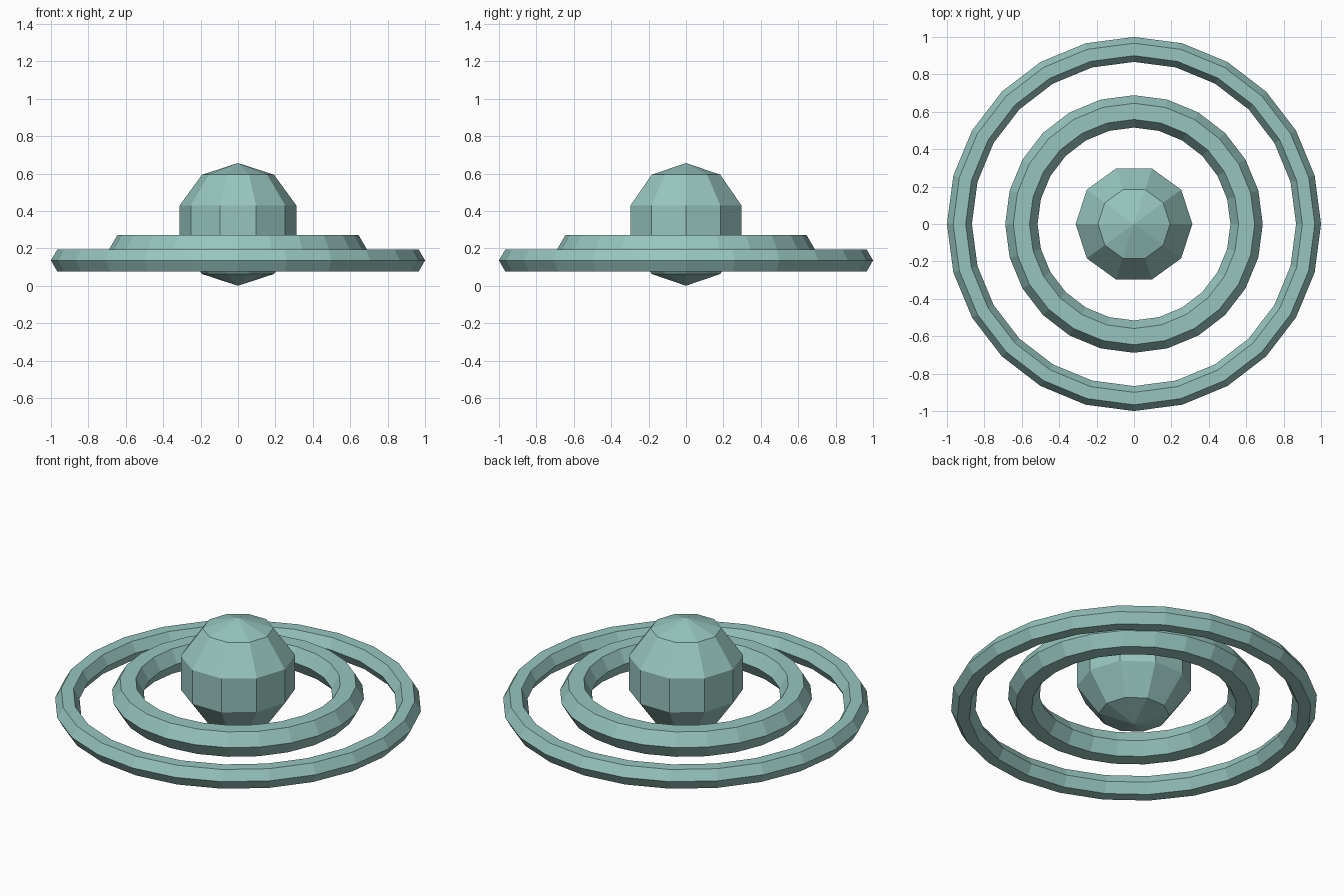
import bpy
import bmesh
from math import sin, cos, pi

cube = bpy.data.objects.get("Cube")
if cube:
    bpy.data.objects.remove(cube)

teal = bpy.data.materials.new("pale_teal")
teal.use_nodes = True
colour = (0.31, 0.56, 0.52, 1)
teal.diffuse_color = colour
teal.node_tree.nodes["Principled BSDF"].inputs["Base Color"].default_value = colour


def lathe(name, profile, sides, height, closed):
    """Revolve (radius, z) points about z, with a corner on +x."""
    bm = bmesh.new()
    loops = [[bm.verts.new((r * cos(2 * pi * i / sides), r * sin(2 * pi * i / sides), z))
              for r, z in profile] for i in range(sides)]
    n = len(profile)
    for i in range(sides):
        a, b = loops[i], loops[(i + 1) % sides]
        for j in range(n if closed else n - 1):
            k = (j + 1) % n
            bm.faces.new((a[j], b[j], b[k], a[k]))
    # Merge the poles into single points
    bmesh.ops.remove_doubles(bm, verts=bm.verts, dist=1e-5)
    bmesh.ops.recalc_face_normals(bm, faces=bm.faces)
    mesh = bpy.data.meshes.new(name)
    bm.to_mesh(mesh)
    bm.free()
    mesh.materials.append(teal)
    obj = bpy.data.objects.new(name, mesh)
    obj.location.z = height
    bpy.context.collection.objects.link(obj)


def ring(name, major, minor, sides, height):
    section = [(major + minor * cos(j * pi / 3), minor * sin(j * pi / 3)) for j in range(6)]
    lathe(name, section, sides, height, True)


# Planet: faceted ball with five bands
radius = 0.328
arc = [(radius * sin(j * pi / 5), -radius * cos(j * pi / 5)) for j in range(6)]
lathe("planet", arc, 10, radius, False)

# Two hexagonal rings
ring("inner_ring", 0.602, 0.0865, 24, 0.195)
ring("outer_ring", 0.9333, 0.0667, 24, 0.135)
